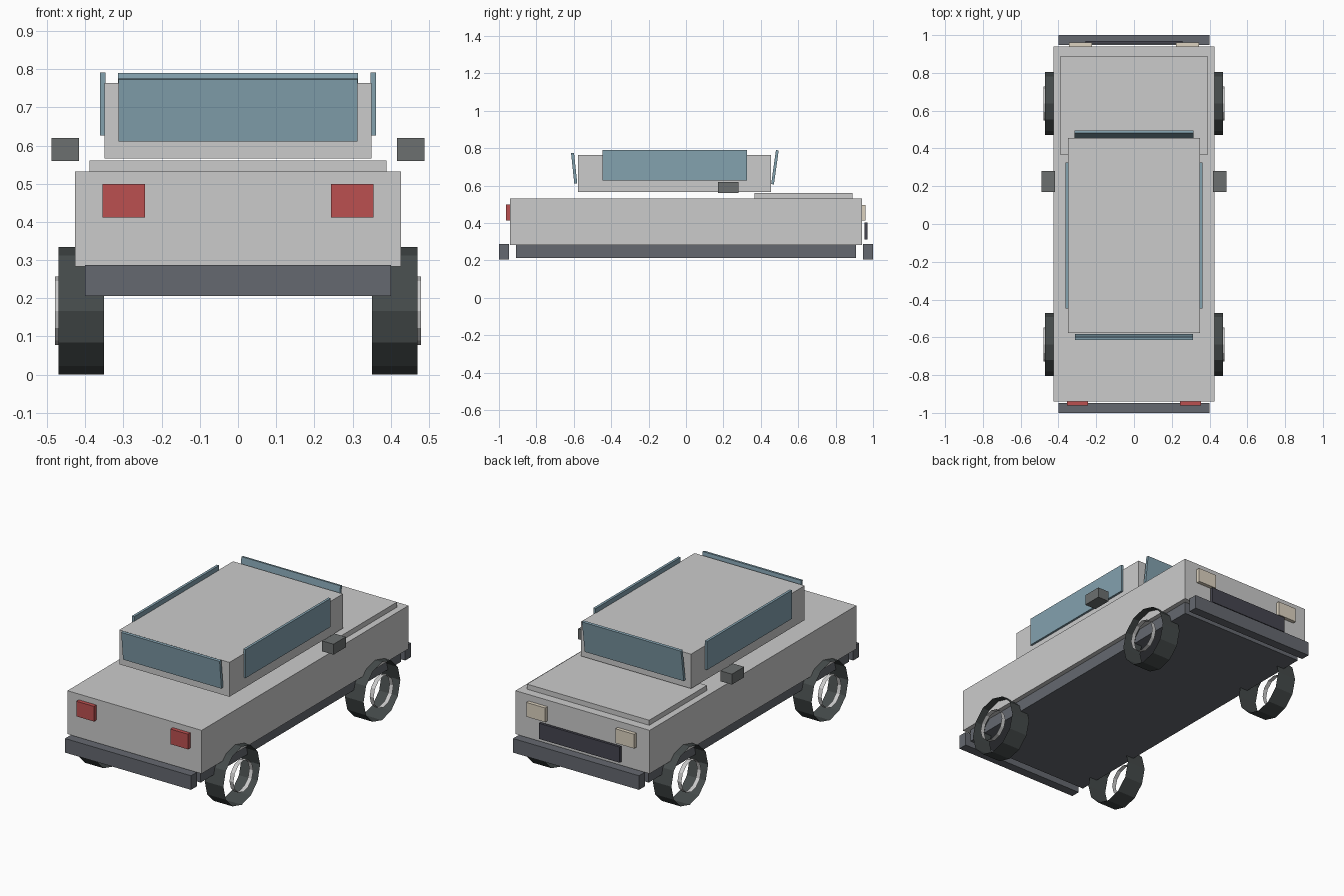
import bpy, bmesh, math
from mathutils import Matrix

if "Cube" in bpy.data.objects:
    bpy.data.objects.remove(bpy.data.objects["Cube"])


def material(name, r, g, b):
    m = bpy.data.materials.new(name)
    m.diffuse_color = (r, g, b, 1)
    m.use_nodes = True
    m.node_tree.nodes["Principled BSDF"].inputs["Base Color"].default_value = m.diffuse_color
    return m


RUBBER = material("rubber", 0.06, 0.07, 0.07)
TRIM = material("trim", 0.13, 0.14, 0.16)
GRILLE = material("grille_dark", 0.06, 0.06, 0.08)
GLASS = material("glass", 0.23, 0.36, 0.43)
RED = material("red_lens", 0.5, 0.08, 0.08)
CREAM = material("cream_lens", 0.72, 0.65, 0.53)
MIRROR = material("mirror_housing", 0.15, 0.16, 0.16)


def finish(name, bm, mat):
    bmesh.ops.recalc_face_normals(bm, faces=bm.faces)
    mesh = bpy.data.meshes.new(name)
    bm.to_mesh(mesh)
    bm.free()
    ob = bpy.data.objects.new(name, mesh)
    bpy.context.collection.objects.link(ob)
    if mat:
        mesh.materials.append(mat)
    return ob


def box(name, x, y, z, mat=None, tilt=0):
    """Box from (min, max) ranges, optionally tilted about its own x axis."""
    bm = bmesh.new()
    bmesh.ops.create_cube(bm, size=1)
    bmesh.ops.scale(bm, vec=(x[1] - x[0], y[1] - y[0], z[1] - z[0]), verts=bm.verts)
    ob = finish(name, bm, mat)
    ob.location = [sum(r) / 2 for r in (x, y, z)]
    ob.rotation_euler.x = math.radians(tilt)
    return ob


def pair(name, x, y, z, mat=None):
    """The same box on both sides of the car."""
    box(name + "_right", x, y, z, mat)
    box(name + "_left", (-x[1], -x[0]), y, z, mat)


def tube(name, x, y, z, radius, mat):
    """Open twelve-sided tube lying along x."""
    bm = bmesh.new()
    bmesh.ops.create_cone(bm, cap_ends=False, segments=12, radius1=radius,
                          radius2=radius, depth=abs(x[1] - x[0]),
                          matrix=Matrix.Rotation(math.pi / 2, 4, 'Y'))
    ob = finish(name, bm, mat)
    ob.location = (sum(x) / 2, y, z)
    return ob


# Body shell
box("body", (-0.427, 0.427), (-0.94, 0.94), (0.283, 0.532))
box("hood", (-0.389, 0.389), (0.365, 0.89), (0.532, 0.561))
box("cabin", (-0.35, 0.35), (-0.578, 0.454), (0.566, 0.764))

# Chassis, bumpers and grille
box("chassis", (-0.4, 0.4), (-0.91, 0.91), (0.213, 0.283), TRIM)
box("rear_bumper", (-0.401, 0.401), (-1.0, -0.947), (0.206, 0.287), TRIM)
box("front_bumper", (-0.401, 0.401), (0.947, 1.0), (0.206, 0.287), TRIM)
box("grille", (-0.257, 0.257), (0.955, 0.97), (0.312, 0.402), GRILLE)

# Windows
box("rear_window", (-0.313, 0.313), (-0.606, -0.59), (0.611, 0.775), GLASS, 6)
box("windshield", (-0.315, 0.315), (0.468, 0.483), (0.606, 0.79), GLASS, -8)
pair("side_window", (0.347, 0.362), (-0.447, 0.325), (0.627, 0.791), GLASS)

# Lights and mirrors
pair("headlight", (0.223, 0.343), (0.94, 0.961), (0.413, 0.495), CREAM)
pair("tail_light", (0.243, 0.355), (-0.962, -0.94), (0.412, 0.499), RED)
pair("side_mirror", (0.417, 0.489), (0.17, 0.281), (0.56, 0.62), MIRROR)

# Wheels: open tyre and hub rings
for end, y in (("front", 0.637), ("rear", -0.637)):
    for side, s in (("right", 1), ("left", -1)):
        tube(f"{end}_{side}_tyre", (s * 0.351, s * 0.47), y, 0.167, 0.167, RUBBER)
        tube(f"{end}_{side}_hub", (s * 0.455, s * 0.48), y, 0.167, 0.09, None)
